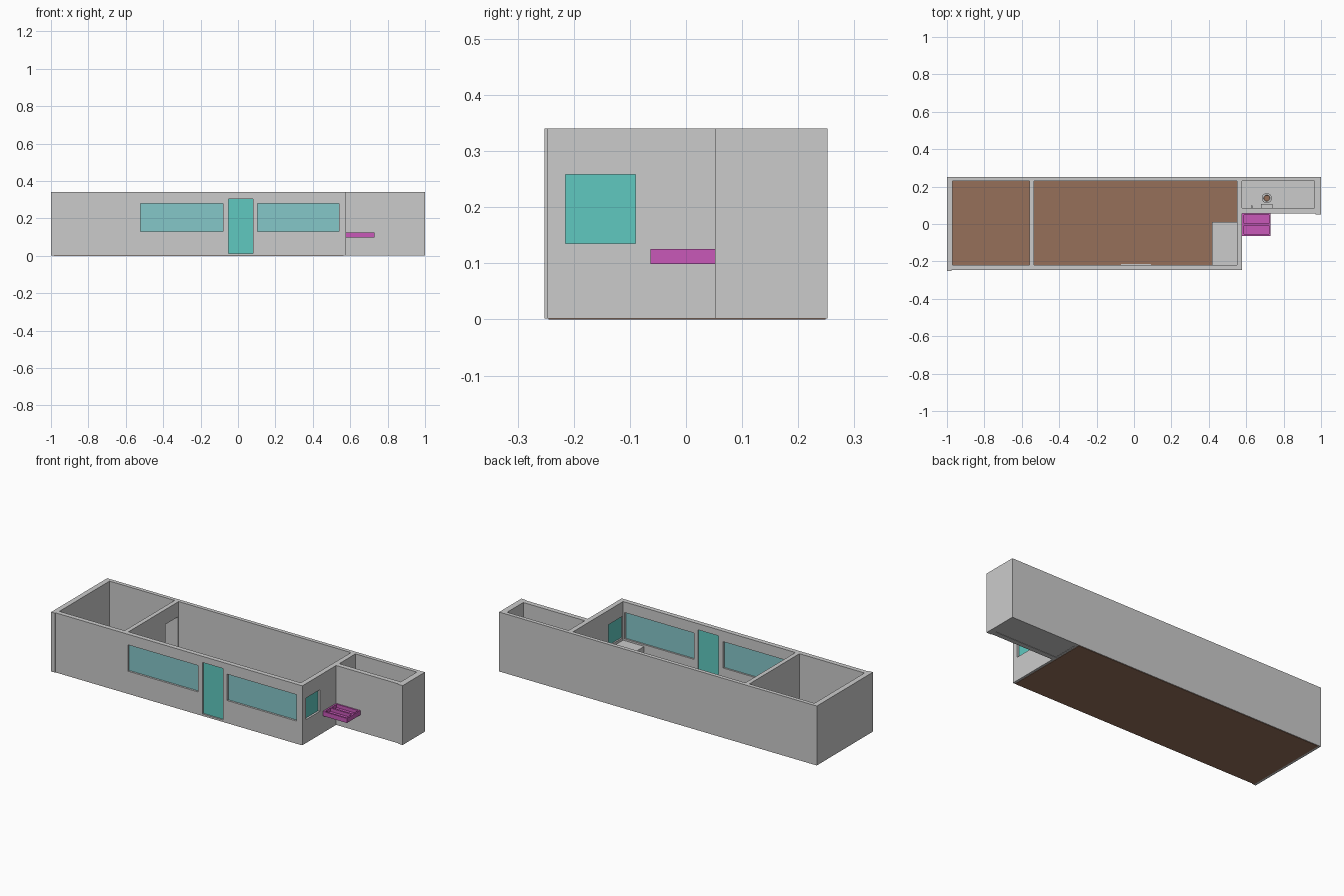
import bpy, bmesh, math

if "Cube" in bpy.data.objects:
    bpy.data.objects.remove(bpy.data.objects["Cube"])


def material(name, rgb):
    m = bpy.data.materials.new(name)
    m.diffuse_color = (*rgb, 1)
    m.use_nodes = True
    m.node_tree.nodes["Principled BSDF"].inputs["Base Color"].default_value = m.diffuse_color
    return m


GREY = material("wall grey", (0.60, 0.60, 0.60))
BROWN = material("floor brown", (0.305, 0.162, 0.102))
TEAL = material("door teal", (0.117, 0.584, 0.527))
GLASS = material("window blue", (0.235, 0.571, 0.584))
PINK = material("sink magenta", (0.578, 0.098, 0.485))


def box(name, x, y, z, mat):
    """Box from (min, max) ranges."""
    bm = bmesh.new()
    bmesh.ops.create_cube(bm, size=1)
    for v in bm.verts:
        v.co = [r[0] if c < 0 else r[1] for c, r in zip(v.co, (x, y, z))]
    return finish(name, bm, mat)


def finish(name, bm, mat):
    bmesh.ops.recalc_face_normals(bm, faces=bm.faces)
    me = bpy.data.meshes.new(name)
    bm.to_mesh(me)
    bm.free()
    me.materials.append(mat)
    ob = bpy.data.objects.new(name, me)
    bpy.context.collection.objects.link(ob)
    return ob


def cut(target, ranges):
    """Subtract boxes from the target one after another."""
    for x, y, z in ranges:
        c = box("cutter", x, y, z, target.data.materials[0])
        c.hide_render = True
        mod = target.modifiers.new("cut", 'BOOLEAN')
        mod.operation = 'DIFFERENCE'
        mod.solver = 'EXACT'
        mod.object = c
        bpy.context.view_layer.objects.active = target
        bpy.ops.object.modifier_apply(modifier=mod.name)
        bpy.data.objects.remove(c, do_unlink=True)


def lathe(name, profile, centre, mat, n=24):
    """Surface of revolution around a vertical axis."""
    bm = bmesh.new()
    rings = []
    for r, z in profile:
        rings.append([bm.verts.new((centre[0] + r * math.cos(2 * math.pi * i / n),
                                    centre[1] + r * math.sin(2 * math.pi * i / n), z))
                      for i in range(n)])
    for a, b in zip(rings, rings[1:]):
        for i in range(n):
            bm.faces.new((a[i], a[(i + 1) % n], b[(i + 1) % n], b[i]))
    bm.faces.new(rings[0])
    bm.faces.new(rings[-1])
    return finish(name, bm, mat)


H = 0.34

# Wall shell: stepped plan extruded, then hollowed into three rooms
plan = [(-1, -0.252), (-0.975, -0.252), (-0.975, -0.247), (0.578, -0.247),
        (0.578, 0.057), (0.97, 0.057), (0.97, 0.052), (1, 0.052), (1, 0.252), (-1, 0.252)]
bm = bmesh.new()
base = bm.faces.new([bm.verts.new((x, y, 0.002)) for x, y in plan])
ext = bmesh.ops.extrude_face_region(bm, geom=[base])
for v in ext["geom"]:
    if isinstance(v, bmesh.types.BMVert):
        v.co.z = H
walls = finish("walls", bm, GREY)

ALL = (-0.1, 0.5)
windows = [(-0.52, -0.08), (0.105, 0.54)]
openings = [((-0.97, -0.56), (-0.22, 0.23), ALL),
            ((-0.535, 0.55), (-0.22, 0.23), ALL),
            ((0.578, 0.965), (0.085, 0.23), ALL),
            ((-0.58, -0.52), (0.11, 0.225), (0.01, 0.255)),   # bedroom doorway
            ((0.53, 0.60), (0.105, 0.225), (0.01, 0.255)),    # bathroom doorway
            ((-0.05, 0.08), (-0.3, -0.2), (0.012, 0.305)),    # front door
            ((0.53, 0.6), (-0.215, -0.09), (0.135, 0.258))]   # side window
openings += [(w, (-0.3, -0.2), (0.13, 0.28)) for w in windows]
cut(walls, openings)

# Floors
box("bedroom_floor", (-0.985, -0.547), (-0.245, 0.249), (0, 0.01), BROWN)
box("main_floor", (-0.547, 0.565), (-0.245, 0.249), (0, 0.01), BROWN)
box("bathroom_floor", (0.565, 0.98), (0.07, 0.24), (0.004, 0.012), GREY)

# Glass and door panels
for i, w in enumerate(windows):
    box(f"front_window_{i + 1}", w, (-0.236, -0.230), (0.13, 0.28), GLASS)
box("side_window", (0.558, 0.566), (-0.215, -0.09), (0.135, 0.258), TEAL)
box("front_door", (-0.05, 0.08), (-0.238, -0.228), (0.012, 0.305), TEAL)
box("door_sill", (-0.07, 0.09), (-0.23, -0.214), (0.005, 0.014), GREY)

# Kitchen counter and the double sink
box("counter", (0.417, 0.551), (-0.221, 0.012), (0.005, 0.12), GREY)
sink = box("double_sink", (0.578, 0.73), (-0.063, 0.058), (0.099, 0.125), PINK)
cut(sink, [((0.587, 0.722), (-0.054, -0.008), (0.106, 0.2)),
           ((0.587, 0.722), (0.003, 0.049), (0.106, 0.2))])

# Bathroom fittings
lathe("toilet_bowl", [(0.018, 0.01), (0.016, 0.035), (0.027, 0.06), (0.027, 0.07),
                      (0.017, 0.07), (0.012, 0.055)], (0.71, 0.138), GREY)
lathe("toilet_water", [(0.015, 0.058), (0.0155, 0.066)], (0.71, 0.138), BROWN)
box("toilet_tank", (0.68, 0.74), (0.086, 0.108), (0.05, 0.12), GREY)
box("tap", (0.626, 0.634), (0.084, 0.10), (0.12, 0.13), GREY)
